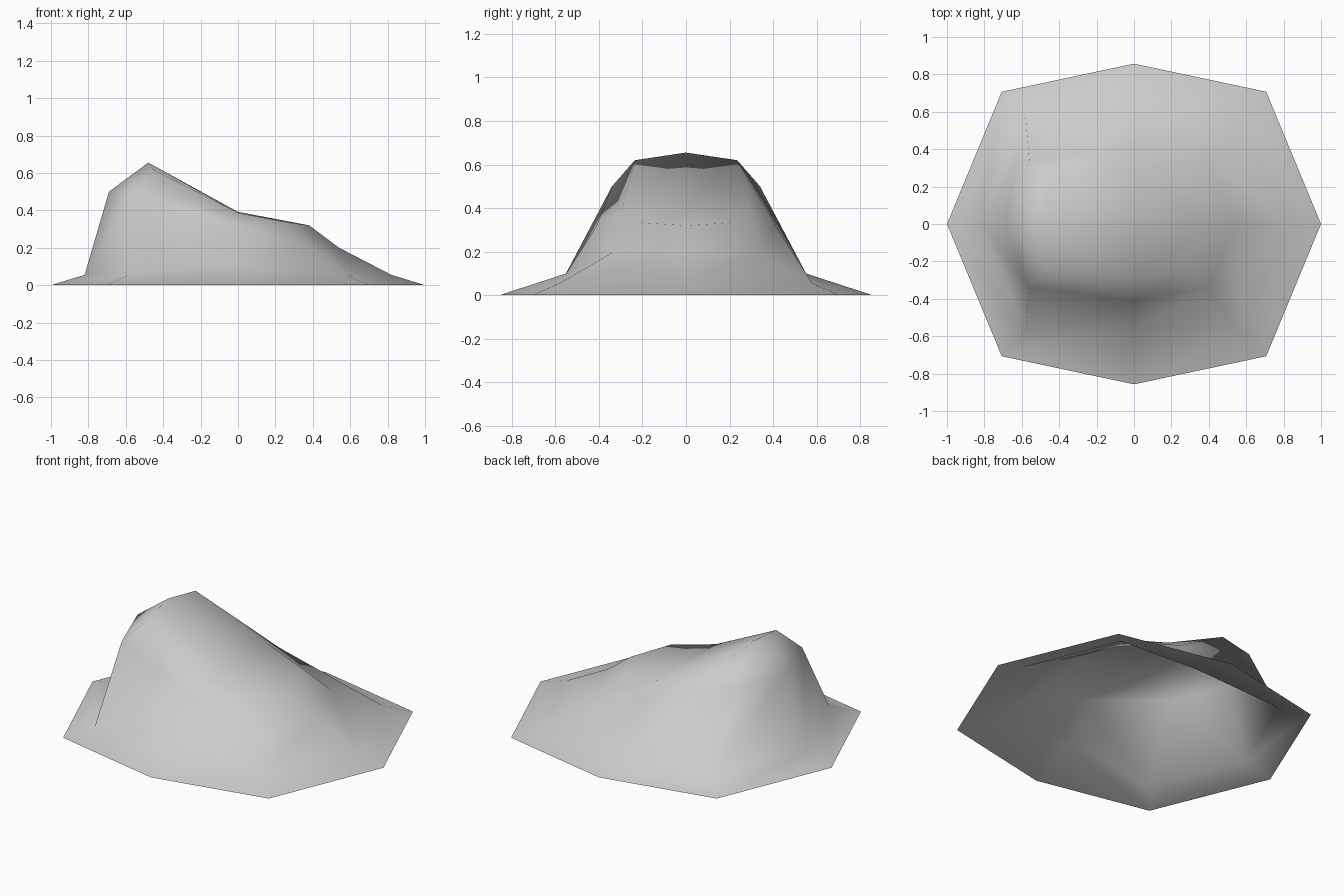
import bpy
import bmesh

cube = bpy.data.objects.get("Cube")
if cube:
    bpy.data.objects.remove(cube)

stone = bpy.data.materials.new("stone grey")
stone.use_nodes = True
colour = (0.6, 0.6, 0.6, 1)
stone.diffuse_color = colour
stone.node_tree.nodes["Principled BSDF"].inputs["Base Color"].default_value = colour

# Half of each contour, from the right tip round the back to the left tip;
# the front half is its mirror
contours = [
    [(1, 0, 0), (.707, .707, 0), (0, .857, 0), (-.707, .707, 0), (-1, 0, 0)],
    [(.82, 0, .055), (.58, .58, .055), (0, .55, .1), (-.58, .575, .055), (-.82, 0, .055)],
    [(.54, 0, .2), (.4, .34, .195), (0, .41, .32), (-.56, .34, .5), (-.69, 0, .5)],
    [(.38, 0, .32), (.27, .235, .335), (0, .295, .387), (-.456, .235, .62), (-.48, 0, .655)],
]

bm = bmesh.new()
rings = []
for half in contours:
    front = [(x, -y, z) for x, y, z in half[-2:0:-1]]
    rings.append([bm.verts.new(p) for p in half + front])

# Sloping sides between neighbouring contours, open underneath
for low, high in zip(rings, rings[1:]):
    for i in range(len(low)):
        j = (i + 1) % len(low)
        bm.faces.new((low[i], low[j], high[j], high[i]))

# Crown: quads meeting at a centre point
centre = bm.verts.new((0, 0, .392))
top = rings[-1]
for i in range(0, len(top), 2):
    bm.faces.new((top[i], top[i + 1], top[(i + 2) % len(top)], centre))

for face in bm.faces:
    face.smooth = True
mesh = bpy.data.meshes.new("rock_mound")
bm.to_mesh(mesh)
bm.free()
mesh.materials.append(stone)
mound = bpy.data.objects.new("rock_mound", mesh)
bpy.context.collection.objects.link(mound)
